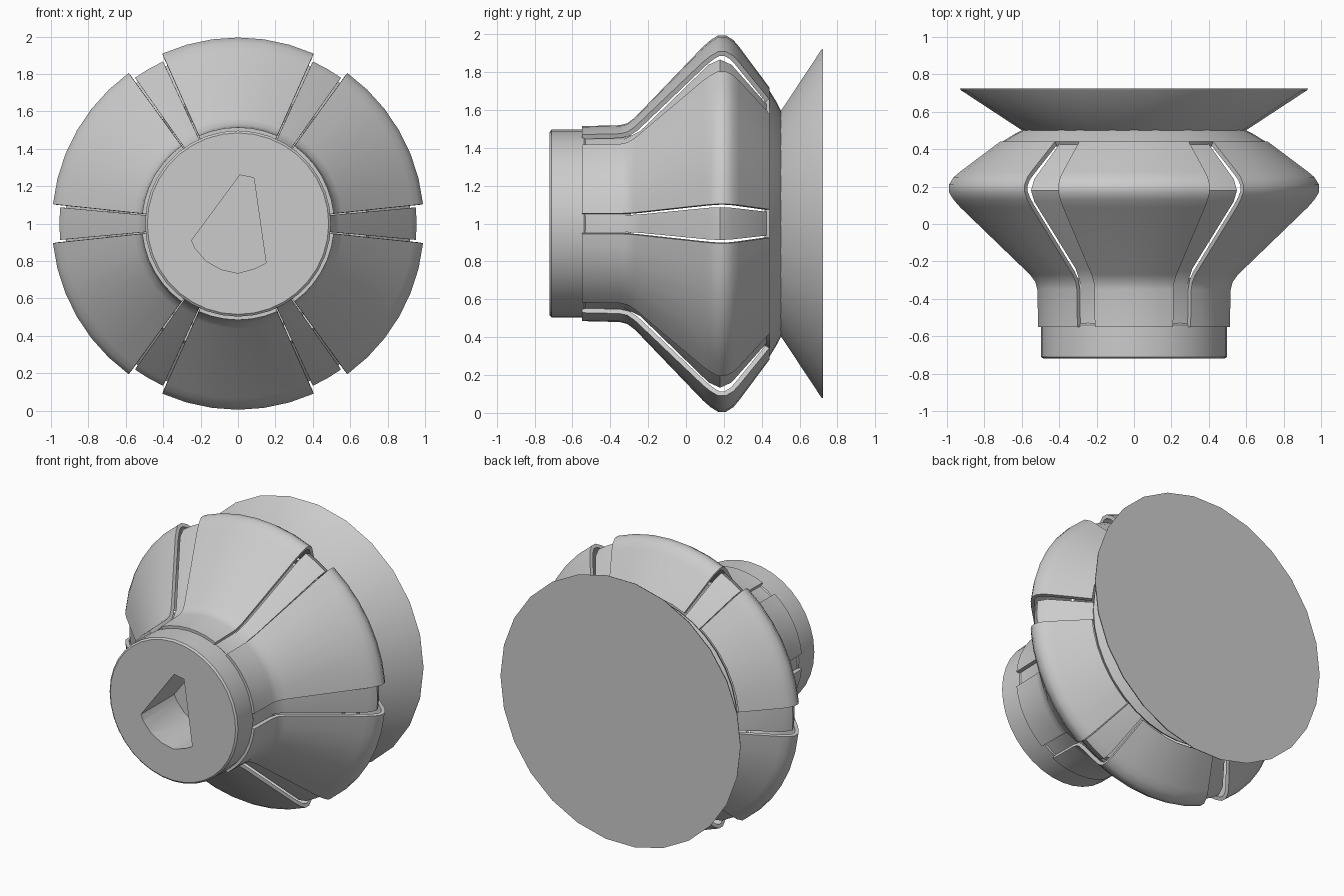
import bpy
import bmesh
from math import cos, sin, radians

cube = bpy.data.objects.get("Cube")
if cube:
    bpy.data.objects.remove(cube, do_unlink=True)

# Single plain grey
grey = bpy.data.materials.new("plain grey")
grey.use_nodes = True
COLOUR = (0.6, 0.6, 0.6, 1)
grey.diffuse_color = COLOUR
grey.node_tree.nodes["Principled BSDF"].inputs["Base Color"].default_value = COLOUR

AXIS_Z = 1.0


def add_object(name, bm):
    mesh = bpy.data.meshes.new(name)
    bm.to_mesh(mesh)
    bm.free()
    mesh.materials.append(grey)
    obj = bpy.data.objects.new(name, mesh)
    bpy.context.collection.objects.link(obj)
    return obj


def sweep(name, profile, start, end, steps):
    """Turn a (y, radius) profile about the knob axis between two angles."""
    bm = bmesh.new()
    rows = []
    for j in range(steps + 1):
        a = radians(start + (end - start) * j / steps)
        rows.append([bm.verts.new((r * cos(a), y, AXIS_Z + r * sin(a)))
                     for y, r in profile])
    for low, high in zip(rows, rows[1:]):
        for i in range(len(profile) - 1):
            bm.faces.new((low[i], low[i + 1], high[i + 1], high[i]))
    bmesh.ops.remove_doubles(bm, verts=bm.verts, dist=0.0001)
    return add_object(name, bm)


def apply_modifier(obj, kind, **settings):
    mod = obj.modifiers.new(kind.title(), kind)
    for key, value in settings.items():
        setattr(mod, key, value)
    activate(obj)
    bpy.ops.object.modifier_apply(modifier=mod.name)


def activate(obj):
    bpy.ops.object.select_all(action='DESELECT')
    obj.select_set(True)
    bpy.context.view_layer.objects.active = obj


def smooth(obj):
    activate(obj)
    bpy.ops.object.shade_smooth_by_angle(angle=radians(32))


# Front hub with a D-shaped shaft socket
hub = sweep("hub", [(-0.72, 0), (-0.72, 0.485), (-0.71, 0.497), (-0.54, 0.497),
                    (-0.53, 0.49), (-0.29, 0.49), (-0.29, 0)], 0, 360, 36)
socket = [(0.01, 1.26), (0.085, 1.245), (0.15, 0.79), (0.09, 0.76), (0, 0.735),
          (-0.09, 0.755), (-0.17, 0.8), (-0.23, 0.87), (-0.248, 0.91)]
bm = bmesh.new()
face = bm.faces.new([bm.verts.new((x, -0.8, z)) for x, z in socket])
extruded = bmesh.ops.extrude_face_region(bm, geom=[face])["geom"]
bmesh.ops.translate(bm, vec=(0, 0.45, 0),
                    verts=[v for v in extruded if isinstance(v, bmesh.types.BMVert)])
bmesh.ops.recalc_face_normals(bm, faces=bm.faces)
cutter = add_object("socket_cutter", bm)
cutter.hide_render = True
apply_modifier(hub, 'BOOLEAN', object=cutter, operation='DIFFERENCE', solver='EXACT')
bpy.data.objects.remove(cutter, do_unlink=True)
smooth(hub)

# Six raised grip panels alternating with recessed ribs
panel_profile = [(-0.55, 0.515), (-0.35, 0.52), (-0.31, 0.53), (-0.27, 0.56),
                 (0.09, 0.935), (0.13, 0.97), (0.17, 0.995), (0.21, 0.995),
                 (0.25, 0.97), (0.28, 0.935), (0.44, 0.72)]
rib_profile = [(-0.54, 0.49), (-0.33, 0.49), (-0.24, 0.54), (0.12, 0.925),
               (0.18, 0.955), (0.24, 0.925), (0.43, 0.69)]
for k in range(6):
    middle = 30 + 60 * k
    panel = sweep(f"grip_panel_{k + 1}", panel_profile, middle - 24, middle + 24, 6)
    apply_modifier(panel, 'SOLIDIFY', thickness=0.025, offset=-1)
    smooth(panel)
    rib = sweep(f"rib_{k + 1}", rib_profile, middle + 24.8, middle + 35.2, 2)
    apply_modifier(rib, 'SOLIDIFY', thickness=0.015, offset=-1)
    smooth(rib)

# Rear collar and flared base
smooth(sweep("collar", [(0.415, 0.69), (0.44, 0.705), (0.48, 0.64), (0.505, 0.59)],
             0, 360, 36))
smooth(sweep("flared_base", [(0.49, 0.585), (0.505, 0.605), (0.715, 0.925),
                             (0.725, 0.93), (0.725, 0)], 0, 360, 26))
